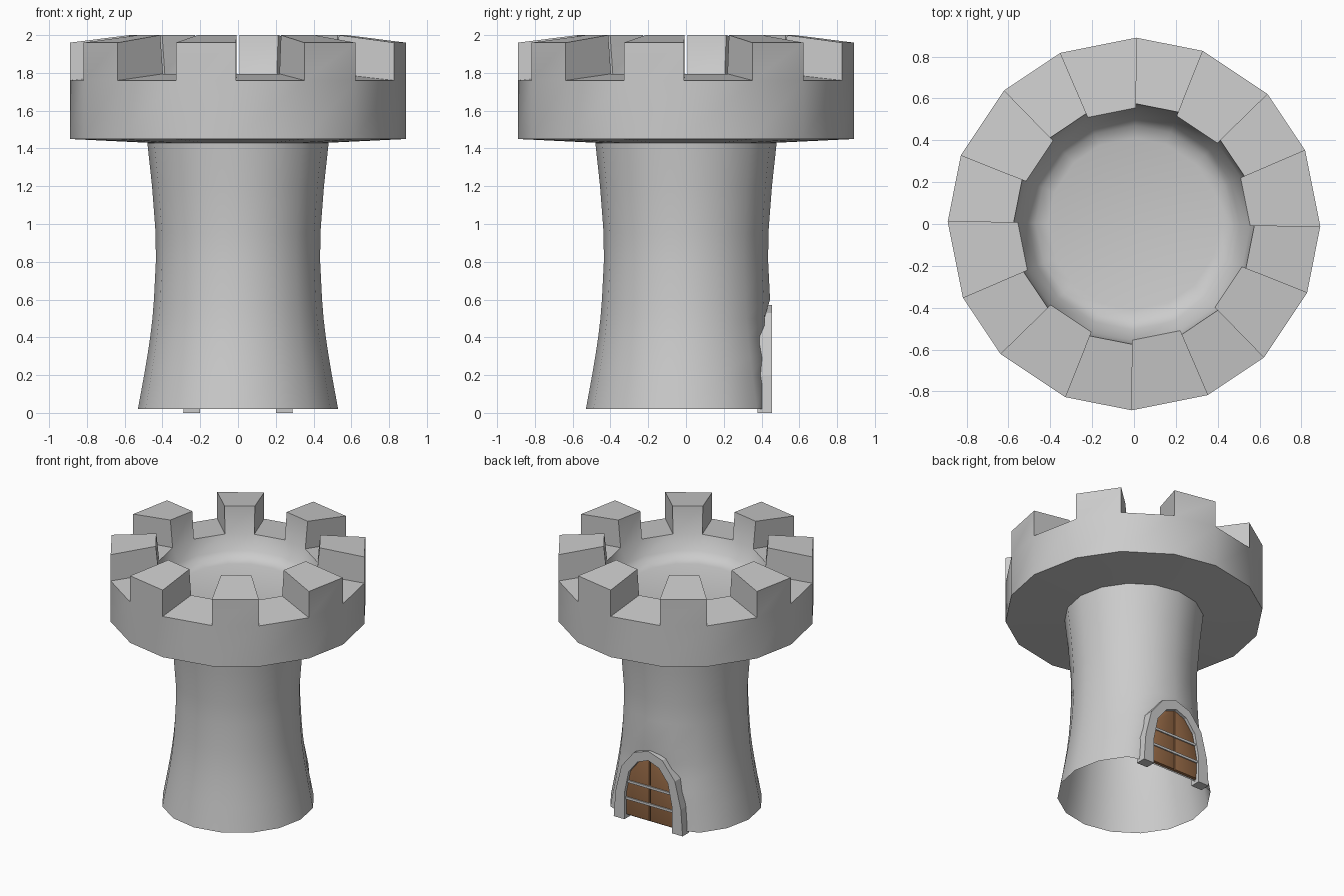
import bpy, bmesh, math
from math import sin, cos, radians

if "Cube" in bpy.data.objects:
    bpy.data.objects.remove(bpy.data.objects["Cube"])


def material(name, rgb):
    m = bpy.data.materials.new(name)
    m.diffuse_color = (*rgb, 1)
    m.use_nodes = True
    m.node_tree.nodes["Principled BSDF"].inputs["Base Color"].default_value = m.diffuse_color
    return m


STONE = material("stone_grey", (0.6, 0.6, 0.6))
WOOD = material("door_brown", (0.30, 0.14, 0.06))
METAL = material("strap_grey", (0.62, 0.62, 0.62))


def finish(name, bm, mat, angle=None, recalc=True):
    if recalc:
        bmesh.ops.recalc_face_normals(bm, faces=bm.faces)
    me = bpy.data.meshes.new(name)
    bm.to_mesh(me)
    bm.free()
    me.materials.append(mat)
    ob = bpy.data.objects.new(name, me)
    bpy.context.collection.objects.link(ob)
    if angle:
        bpy.ops.object.select_all(action='DESELECT')
        ob.select_set(True)
        bpy.context.view_layer.objects.active = ob
        bpy.ops.object.shade_smooth_by_angle(angle=radians(angle))
    return ob


def ring(bm, r, z, angles):
    return [bm.verts.new((r * cos(a), r * sin(a), z)) for a in angles]


def strip(bm, lo, hi, i):
    j = (i + 1) % len(lo)
    return bm.faces.new((lo[i], lo[j], hi[j], hi[i]))


def prism(bm, pts, y0, y1):
    """Extrude an outline in the xz plane from y0 to y1."""
    f = bm.faces.new([bm.verts.new((x, y0, z)) for x, z in pts])
    ext = bmesh.ops.extrude_face_region(bm, geom=[f])["geom"]
    for v in ext:
        if isinstance(v, bmesh.types.BMVert):
            v.co.y = y1


# Flared tower shaft, open at the bottom, flattened behind the door
bm = bmesh.new()
even = [radians(22.5 * i) for i in range(16)]
profile = [(0.53, 0.02), (0.497, 0.2), (0.48, 0.3), (0.465, 0.4), (0.453, 0.5),
           (0.445, 0.6), (0.435, 0.8), (0.436, 0.95), (0.455, 1.2), (0.48, 1.43)]
rings = [ring(bm, r, z, even) for r, z in profile]
for lo, hi in zip(rings, rings[1:]):
    for i in range(16):
        strip(bm, lo, hi, i)
for v in bm.verts:
    if v.co.y > 0.415 and v.co.z < 0.55:
        v.co.y = 0.415
        if v.co.z < 0.35:
            v.co.x *= 1.25
finish("tower_shaft", bm, STONE, 40, recalc=False)

# Parapet with bowl-shaped deck and eight merlons
bm = bmesh.new()
angles = [radians(23.3 + 45 * (i // 2) + 21 * (i % 2)) for i in range(16)]
profile = [(0.475, 1.43), (0.89, 1.45), (0.89, 1.76), (0.555, 1.795),
           (0.505, 1.69), (0.47, 1.65), (0.41, 1.635)]
rings = [ring(bm, r, z, angles) for r, z in profile]
top_out = ring(bm, 0.89, 1.96, angles)
top_in = ring(bm, 0.575, 2.0, angles)
for k, (lo, hi) in enumerate(zip(rings, rings[1:])):
    for i in range(16):
        if k == 2 and i % 2 == 0:
            strip(bm, lo, top_out, i)
            strip(bm, top_out, top_in, i)
            strip(bm, top_in, hi, i)
            j = i + 1
            bm.faces.new((lo[i], top_out[i], top_in[i], hi[i]))
            bm.faces.new((lo[j], hi[j], top_in[j], top_out[j]))
        else:
            strip(bm, lo, hi, i)
bm.faces.new(rings[-1])
finish("parapet", bm, STONE, 40, recalc=False)

# Stone arch around the door, on the back (+y) side
outer = [(0.29, 0), (0.275, 0.2), (0.225, 0.4), (0.12, 0.53), (0, 0.57)]
inner = [(0.2, 0), (0.2, 0.2), (0.165, 0.37), (0.09, 0.465), (0, 0.5)]


def mirrored(half):
    return half + [(-x, z) for x, z in reversed(half[:-1])]


bm = bmesh.new()
prism(bm, mirrored(outer) + mirrored(inner)[::-1], 0.378, 0.455)
finish("door_arch", bm, STONE)

# Two wooden door leaves
for side, label in ((1, "right"), (-1, "left")):
    bm = bmesh.new()
    leaf = [(0.003, 0.03), (0.198, 0.03)] + inner[1:4] + [(0.003, 0.5)]
    prism(bm, [(side * x, z) for x, z in leaf], 0.416, 0.438)
    front = [e for e in bm.edges if all(v.co.y > 0.437 for v in e.verts)]
    bmesh.ops.bevel(bm, geom=front, offset=0.01, segments=2, profile=0.5,
                    affect='EDGES')
    finish("door_leaf_" + label, bm, WOOD, 40)

# Horizontal metal straps
for n, (z, w) in enumerate(((0.16, 0.198), (0.29, 0.18))):
    bm = bmesh.new()
    prism(bm, [(-w, z - 0.009), (w, z - 0.009), (w, z + 0.009), (-w, z + 0.009)],
          0.43, 0.446)
    finish("door_strap_%d" % (n + 1), bm, METAL)
